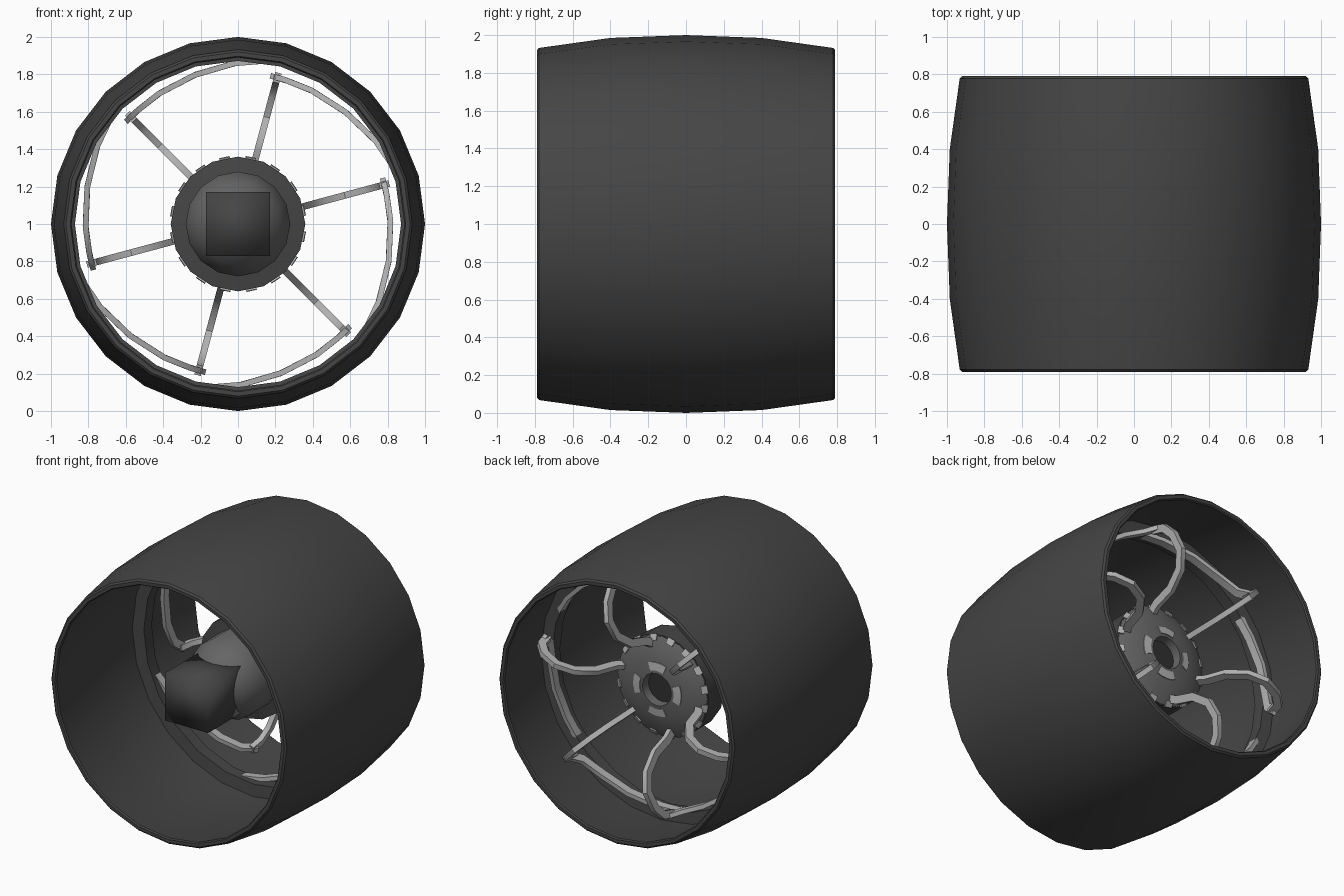
import bpy, bmesh, math
from mathutils import Vector

if "Cube" in bpy.data.objects:
    bpy.data.objects.remove(bpy.data.objects["Cube"])


def material(name, v):
    m = bpy.data.materials.new(name)
    m.diffuse_color = (v, v, v, 1)
    m.use_nodes = True
    m.node_tree.nodes["Principled BSDF"].inputs["Base Color"].default_value = m.diffuse_color
    return m


DARK = material("dark_grey", 0.06)
HUB = material("hub_grey", 0.13)
LIGHT = material("light_grey", 0.45)
BLACK = material("near_black", 0.03)


def finish(name, bm, mat, angle=35):
    bmesh.ops.recalc_face_normals(bm, faces=bm.faces)
    me = bpy.data.meshes.new(name)
    bm.to_mesh(me)
    bm.free()
    me.materials.append(mat)
    ob = bpy.data.objects.new(name, me)
    bpy.context.collection.objects.link(ob)
    bpy.ops.object.select_all(action='DESELECT')
    ob.select_set(True)
    bpy.context.view_layer.objects.active = ob
    bpy.ops.object.shade_smooth_by_angle(angle=math.radians(angle))
    return ob


def polar(r, deg, y):
    a = math.radians(deg)
    return Vector((r * math.cos(a), y, 1 + r * math.sin(a)))


def lathe(name, profile, sides, mat, closed=True, start=0, sweep=360):
    """Turn an (r, y) profile about the wheel axis; partial sweeps get end caps."""
    bm = bmesh.new()
    full = sweep == 360
    count = sides if full else sides + 1
    rings = [[bm.verts.new(polar(r, start + sweep * i / sides, y)) for r, y in profile]
             for i in range(count)]
    n = len(profile)
    for i in range(sides):
        a, b = rings[i], rings[(i + 1) % count]
        for j in range(n if closed else n - 1):
            k = (j + 1) % n
            bm.faces.new((a[j], a[k], b[k], b[j]))
    if not full:
        bm.faces.new(rings[0])
        bm.faces.new(rings[-1])
    elif not closed:
        bm.faces.new([r[0] for r in rings])
        bm.faces.new([r[-1] for r in rings])
    return finish(name, bm, mat)


def bar(name, pts, side, w, h, mat):
    """Sweep a rectangle along pts; side is the fixed direction of its width w."""
    bm = bmesh.new()
    rings = []
    for i, p in enumerate(pts):
        t = (pts[min(i + 1, len(pts) - 1)] - pts[max(i - 1, 0)]).normalized()
        s = (side - t * side.dot(t)).normalized()
        u = t.cross(s)
        rings.append([bm.verts.new(p + s * a * w / 2 + u * b * h / 2)
                      for a, b in ((-1, -1), (1, -1), (1, 1), (-1, 1))])
    for a, b in zip(rings, rings[1:]):
        for j in range(4):
            bm.faces.new((a[j], a[(j + 1) % 4], b[(j + 1) % 4], b[j]))
    bm.faces.new(rings[0])
    bm.faces.new(rings[-1])
    return finish(name, bm, mat)


# Barrel-shaped tread drum with thin wall
lathe("tread_drum", [(0.92, -0.79), (0.932, -0.778), (0.985, -0.4), (1, 0), (0.985, 0.4),
                     (0.932, 0.778), (0.92, 0.79), (0.897, 0.79), (0.89, 0.78), (0.945, 0.4),
                     (0.965, 0), (0.945, -0.4), (0.89, -0.78), (0.897, -0.79)], 24, DARK)

# Inner stiffening rib
lathe("inner_rib", [(0.872, 0.18), (0.965, 0.17), (0.96, 0.28), (0.872, 0.27)], 24, DARK)

# Hub: dark flange, grey front cone and back cover with a central hole
lathe("hub_flange", [(0.24, 0.06), (0.36, 0.08), (0.36, 0.26), (0.24, 0.27)], 16, DARK)
lathe("hub_front_cone", [(0.16, -0.30), (0.22, -0.25), (0.28, -0.14), (0.28, 0.1)], 16, HUB, closed=False)
lathe("hub_back_cover", [(0.10, 0.2), (0.345, 0.2), (0.355, 0.265), (0.30, 0.295),
                         (0.2, 0.32), (0.115, 0.33)], 16, HUB)
lathe("hub_bore", [(0.12, 0.2), (0.12, 0.27)], 16, BLACK, closed=False)

# Four light arc plates round the bore
for q in range(4):
    lathe(f"hub_arc_{q + 1}", [(0.135, 0.325), (0.19, 0.318), (0.19, 0.327), (0.135, 0.334)],
          4, LIGHT, start=q * 90 - 22, sweep=44)

# Light tabs round the cover edge
for q in range(16):
    lathe(f"hub_tab_{q + 1}", [(0.325, 0.275), (0.362, 0.258), (0.366, 0.266), (0.328, 0.288)],
          1, LIGHT, start=q * 22.5 + 7, sweep=9)

# Square axle block at the front
bm = bmesh.new()
bmesh.ops.create_cube(bm, size=1)
for v in bm.verts:
    v.co = (v.co.x * 0.34, -0.34 + v.co.y * 0.48, 1 + v.co.z * 0.34)
finish("axle_block", bm, DARK, 180)

# Six springy spokes: an arched arm, then a strip curling round to the rib
ARM = [(0.30, 0.27), (0.34, 0.34), (0.38, 0.49), (0.47, 0.61), (0.59, 0.655),
       (0.71, 0.62), (0.785, 0.55), (0.81, 0.45)]
STRIP = [(1, 0.81, 0.50), (-4, 0.81, 0.41), (-14, 0.815, 0.36), (-29, 0.83, 0.32),
         (-44, 0.86, 0.27), (-57, 0.895, 0.23)]
for q in range(6):
    ang = 15 + 60 * q
    a = math.radians(ang)
    tangent = Vector((-math.sin(a), 0, math.cos(a)))
    bar(f"spoke_arm_{q + 1}", [polar(r, ang, y) for r, y in ARM], tangent, 0.036, 0.055, LIGHT)
    bar(f"spoke_strip_{q + 1}", [polar(r, ang + d, y) for d, r, y in STRIP],
        Vector((0, 1, 0)), 0.06, 0.03, LIGHT)
